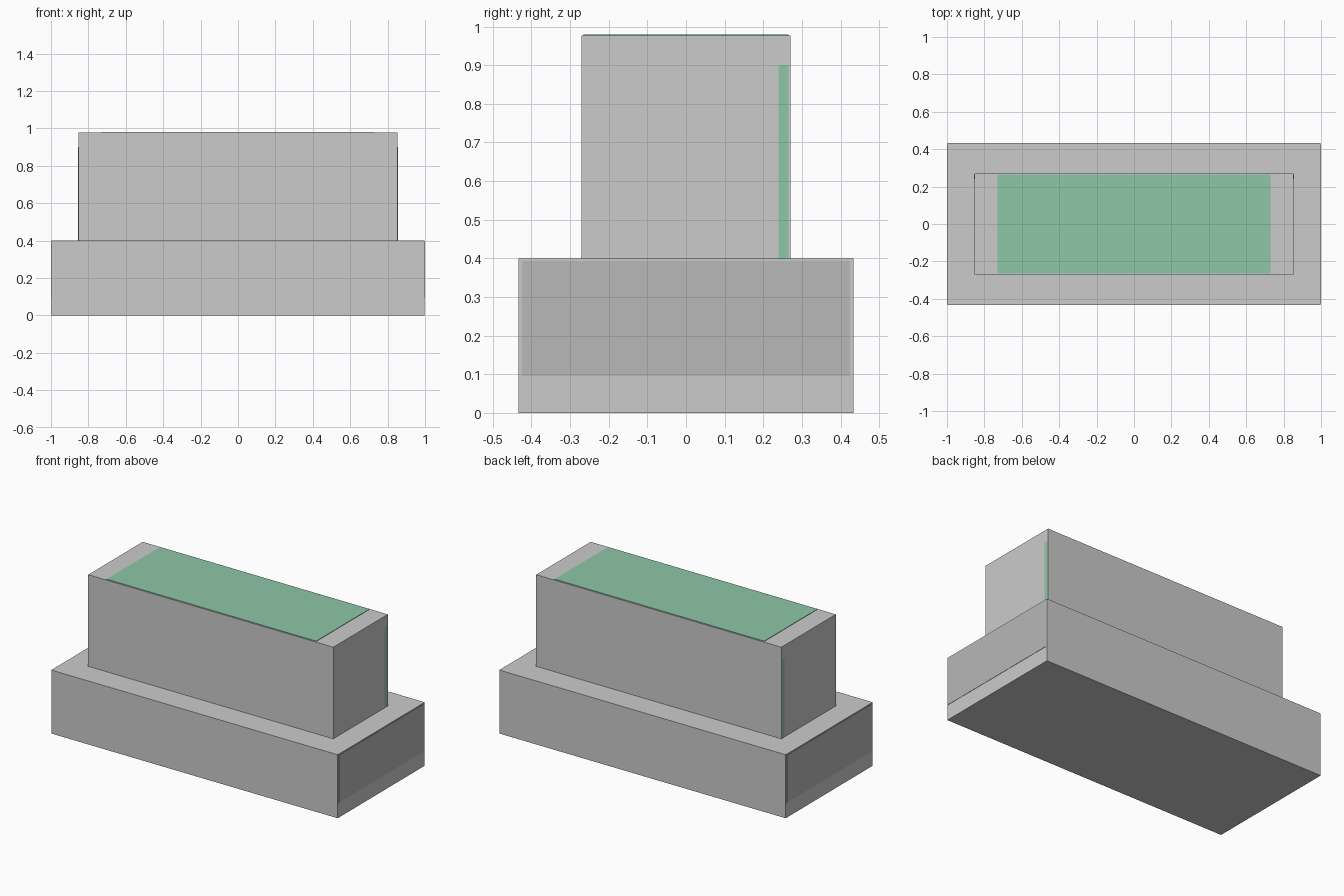
import bpy

if "Cube" in bpy.data.objects:
    bpy.data.objects.remove(bpy.data.objects["Cube"])


def material(name, rgb):
    m = bpy.data.materials.new(name)
    m.diffuse_color = (*rgb, 1)
    m.use_nodes = True
    m.node_tree.nodes["Principled BSDF"].inputs["Base Color"].default_value = m.diffuse_color
    return m


def box(name, lo, hi, mat=None):
    bpy.ops.mesh.primitive_cube_add(size=1, location=[(a + b) / 2 for a, b in zip(lo, hi)])
    ob = bpy.context.object
    ob.name = name
    ob.scale = [b - a for a, b in zip(lo, hi)]
    bpy.ops.object.transform_apply(location=False, rotation=False, scale=True)
    if mat:
        ob.data.materials.append(mat)
    return ob


green = material("green", (0.27, 0.57, 0.38))
dark = material("dark_grey", (0.48, 0.48, 0.48))

# Stepped body
box("base_block", (-0.998, -0.433, 0), (0.998, 0.433, 0.4))
box("upper_block", (-0.854, -0.271, 0.4), (0.854, 0.271, 0.977))

# Thin green panel on the roof
box("top_panel", (-0.73, -0.265, 0.974), (0.73, 0.265, 0.98), green)

# Green panel set just inside the back, showing at both ends
box("back_panel", (-0.8545, 0.24, 0.4), (0.8545, 0.265, 0.9), green)

# Dark plates on both ends of the base
for side, name in ((-1, "left_end_plate"), (1, "right_end_plate")):
    x = sorted((side * 0.994, side * 1.0))
    box(name, (x[0], -0.425, 0.095), (x[1], 0.425, 0.393), dark)
